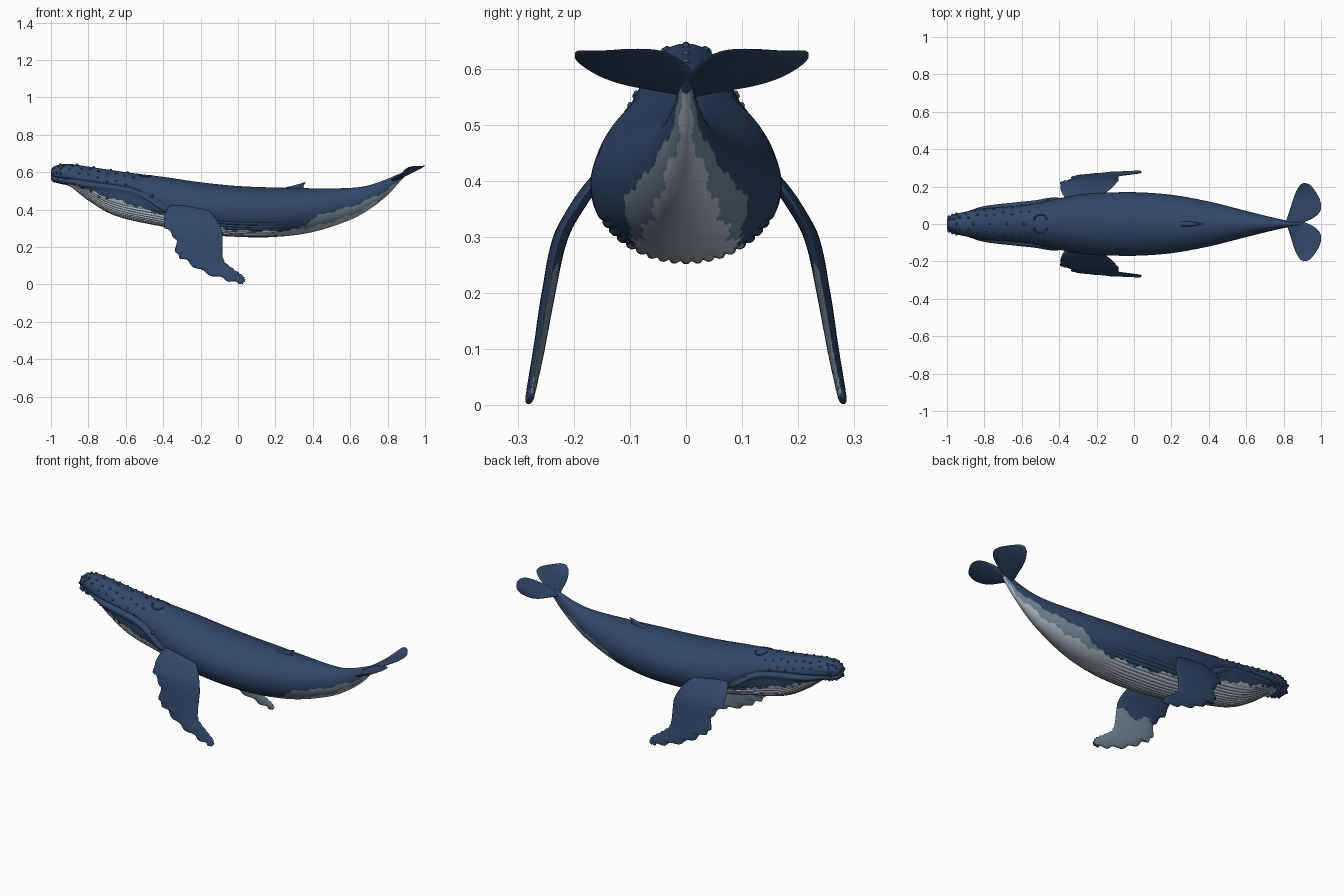
import bpy, bmesh, math
from mathutils import Vector, Matrix

if "Cube" in bpy.data.objects:
    bpy.data.objects.remove(bpy.data.objects["Cube"])

def material(name, rgb):
    m = bpy.data.materials.new(name)
    m.diffuse_color = (*rgb, 1)
    m.use_nodes = True
    m.node_tree.nodes["Principled BSDF"].inputs["Base Color"].default_value = m.diffuse_color
    return m

NAVY = material("navy skin", (0.031, 0.063, 0.138))
PALE = material("pale belly", (0.46, 0.53, 0.58))
GREY = material("blue grey patches", (0.18, 0.25, 0.31))

def interp(tab, x):
    """Smooth interpolation through (x, value) pairs."""
    if x <= tab[0][0]: return tab[0][1]
    if x >= tab[-1][0]: return tab[-1][1]
    i = next(k for k in range(len(tab) - 1) if x <= tab[k + 1][0])
    def slope(k):
        a, b = tab[max(k - 1, 0)], tab[min(k + 1, len(tab) - 1)]
        return (b[1] - a[1]) / (b[0] - a[0])
    (x0, y0), (x1, y1) = tab[i], tab[i + 1]
    h = x1 - x0
    t = (x - x0) / h
    return ((2*t**3 - 3*t*t + 1) * y0 + (t**3 - 2*t*t + t) * h * slope(i)
            + (3*t*t - 2*t**3) * y1 + (t**3 - t*t) * h * slope(i + 1))

def gauss(d, s): return math.exp(-(d / s) ** 2)
def fade(x, a, b): return max(0.0, min(1.0, (x - a) / (b - a)))

def loft(name, rings, mats, rule=None):
    """Skin closed rings; rule(face centre, index in ring) picks the material."""
    n = len(rings[0])
    verts = [p for r in rings for p in r]
    faces = [(i*n + j, i*n + (j+1) % n, (i+1)*n + (j+1) % n, (i+1)*n + j)
             for i in range(len(rings) - 1) for j in range(n)]
    faces += [tuple(range(n - 1, -1, -1)), tuple(range(len(verts) - n, len(verts)))]
    me = bpy.data.meshes.new(name)
    me.from_pydata(verts, [], faces)
    for m in mats: me.materials.append(m)
    for k, p in enumerate(me.polygons):
        p.use_smooth = True
        if rule: p.material_index = rule(p.center, k % n)
    bm = bmesh.new()
    bm.from_mesh(me)
    bmesh.ops.recalc_face_normals(bm, faces=bm.faces)
    bm.to_mesh(me)
    bm.free()
    ob = bpy.data.objects.new(name, me)
    bpy.context.collection.objects.link(ob)
    return ob

def mirror(ob):
    ob.modifiers.new("mirror", 'MIRROR').use_axis = (False, True, False)

# Body profiles along x
TOP = [(-1, .612), (-.985, .63), (-.95, .641), (-.9, .644), (-.8, .63), (-.6, .60), (-.4, .575),
       (-.2, .546), (0, .526), (.2, .518), (.4, .514), (.6, .516), (.7, .53), (.8, .565), (.87, .594), (.9, .600)]
BOT = [(-1, .56), (-.985, .548), (-.95, .539), (-.9, .525), (-.85, .487), (-.8, .448), (-.7, .386),
       (-.6, .35), (-.4, .308), (-.2, .27), (0, .254), (.2, .254), (.4, .28), (.6, .345), (.7, .40),
       (.8, .477), (.87, .555), (.9, .584)]
WID = [(-1, .028), (-.985, .042), (-.95, .055), (-.9, .066), (-.8, .086), (-.6, .113), (-.5, .121), (-.4, .138),
       (-.3, .156), (-.2, .165), (0, .17), (.2, .156), (.4, .12), (.6, .07), (.7, .045), (.8, .022), (.87, .012), (.9, .006)]
MOUTH = [(-1, .578), (-.95, .565), (-.8, .552), (-.58, .522), (-.5, .49), (-.44, .45), (-.38, .41)]

def skin(x, a, out=0.0):
    """Point on the body; a = 0 is the belly, pi the back."""
    t, b, w = interp(TOP, x), interp(BOT, x), interp(WID, x)
    y, z = w * math.sin(a), (t + b) / 2 - (t - b) / 2 * math.cos(a)
    low = abs((a + math.pi) % (2 * math.pi) - math.pi)
    d = out
    # mouth groove, lower lip bulge and the folds behind the jaw
    m = interp(MOUTH, x)
    side = fade(-x, .36, .42) * abs(math.sin(a))
    d += side * (.010 * gauss(z - m + .02, .016) - .009 * gauss(z - m, .006))
    d += .004 * side * gauss(x + .42, .08) * math.cos((z - m) * 260) * gauss(z - m + .03, .04)
    # throat pleats
    mask = fade(x, -.93, -.8) * fade(-x, -.28, -.12) * fade(-low, -1.2, -1.05)
    d -= .006 * mask * (.5 - .5 * math.cos(48 * a)) ** 2
    return Vector((x, y + d * math.sin(a), z - d * math.cos(a)))

# Body
N, R = 288, 220
xs = [-1 + 1.9 * (i / R) ** 1.15 for i in range(R + 1)]
EDGE = [(-.94, .52), (-.87, .53), (-.74, .48), (-.58, .43), (-.39, .37), (-.2, .32), (0, .288), (.25, .288),
        (.33, .305), (.44, .37), (.6, .415), (.7, .455), (.79, .50), (.87, .56)]
EDGE2 = [(.2, .29), (.3, .29), (.45, .32), (.6, .37), (.7, .42), (.8, .485), (.87, .555)]

def body_colour(c, j):
    wob = .005 * math.sin(c.x * 47) + .003 * math.sin(c.x * 131 + 1)
    if c.x > .885 or c.z > interp(EDGE, c.x) + wob: return 0
    return 2 if c.x > .2 and c.z > interp(EDGE2, c.x) + wob else 1

loft("body", [[skin(x, 2 * math.pi * j / N) for j in range(N)] for x in xs], [NAVY, PALE, GREY], body_colour)

# Fins share one section: lead edge, trail edge, normal, half thickness
def foil(lead, trail, nrm, th, n=48):
    lead, trail = Vector(lead), Vector(trail)
    return [lead.lerp(trail, (1 - math.cos(q)) / 2) + Vector(nrm) * th * math.sin(q) * (1.1 - .5 * (1 - math.cos(q)) / 2)
            for q in (2 * math.pi * j / n for j in range(n))]

# Flippers: (lead x, lead z, trail x, trail z) from root to tip
FL = [(-.33, .44, -.2, .44), (-.375, .41, -.16, .40), (-.393, .36, -.115, .35), (-.388, .305, -.086, .285),
      (-.335, .245, -.083, .225), (-.33, .165, -.083, .165), (-.28, .128, -.072, .122), (-.19, .07, -.035, .09),
      (-.08, .03, .005, .062), (.0, .006, .03, .042), (.025, .003, .038, .022)]
SWING = [(0, .281), (.1, .262), (.2, .245), (.3, .223), (.36, .19), (.40, .16), (.44, .12)]
rings = []
for i in range(101):
    u = i / 10
    lx, lz, tx, tz = (interp([(k, f[c]) for k, f in enumerate(FL)], u) for c in range(4))
    # knobbly leading edge, lightly scalloped trailing edge
    k = .008 * fade(u, 2, 3) * fade(-u, -10, -9) * math.sin(u * 7)
    lx, lz = lx - k * .6, max(lz - k * .7, .002)
    tx += .003 * fade(u, 5, 6) * math.sin(u * 9)
    ring = foil((lx, 0, lz), (tx, 0, tz), (0, 1, 0), .019 - .0011 * u)
    rings.append([p + Vector((0, interp(SWING, p.z), 0)) for p in ring])

def flipper_colour(c, j):
    inner = 24 <= j < 48
    return int(inner and c.z < .235 + .02 * math.sin(c.x * 40) and c.z > .012)

mirror(loft("flippers", rings, [NAVY, GREY], flipper_colour))

# Tail flukes: (y, lead x, trail x)
FK = [(0, .81, .91), (.02, .818, .955), (.05, .828, .99), (.08, .838, 1.0), (.12, .85, .994),
      (.16, .865, .973), (.19, .882, .95), (.203, .893, .935), (.208, .905, .92)]
rings = []
for i in range(61):
    y = .208 * math.sin(i / 60 * math.pi / 2)
    lx = interp([(f[0], f[1]) for f in FK], y)
    tx = interp([(f[0], f[2]) for f in FK], y)
    ring = foil((lx, y, 0), (tx, y, 0), (0, 0, 1), .014 - .045 * y)
    rings.append([p + Vector((0, 0, .565 + (p.x - .84) * .43 + .028 * (y / .208) ** 4)) for p in ring])
fluke = loft("tail_flukes", rings, [NAVY])
mirror(fluke)
fluke.location.y = .01

# Dorsal fin, hooked backwards: (z, lead x, trail x, half thickness)
DF = [(.495, .20, .36, .024), (.515, .235, .352, .016), (.527, .29, .35, .010),
      (.538, .33, .357, .006), (.546, .357, .367, .002)]
loft("dorsal_fin", [foil((a, 0, z), (b, 0, z), (0, 1, 0), t, 24) for z, a, b, t in DF], [NAVY])

# Head knobs: (x start, x end, count, angle, radius) rows on rostrum, lips and chin
bm = bmesh.new()
ROWS = [(-.93, -.56, 9, 2.55, .006), (-.95, -.6, 8, 2.1, .006), (-.96, -.70, 7, 1.15, .006),
        (-.99, -.93, 4, .75, .008), (-.99, -.95, 3, 1.7, .008), (-.985, -.94, 3, 2.5, .008)]
for x0, x1, n, a, r in ROWS:
    for i in range(n):
        p = skin(x0 + (x1 - x0) * i / (n - 1), a + .08 * math.sin(i * 2.3))
        for s in (1, -1):
            bmesh.ops.create_icosphere(bm, subdivisions=2, radius=r,
                                       matrix=Matrix.Translation((p.x, s * p.y, p.z)))
for i in range(5):
    bmesh.ops.create_icosphere(bm, subdivisions=2, radius=.007,
                               matrix=Matrix.Translation(skin(-.95 + .09 * i, math.pi)))
# Eyes above the corners of the mouth
for s in (1, -1):
    p = skin(-.46, 1.75)
    bmesh.ops.create_icosphere(bm, subdivisions=3, radius=.010, matrix=Matrix.Translation((p.x, s * p.y, p.z)))
for f in bm.faces: f.smooth = True
me = bpy.data.meshes.new("head_knobs_and_eyes")
bm.to_mesh(me)
bm.free()
me.materials.append(NAVY)
bpy.context.collection.objects.link(bpy.data.objects.new("head_knobs_and_eyes", me))

# Blowholes: a pair of crescent ridges
cu = bpy.data.curves.new("blowholes", 'CURVE')
cu.dimensions, cu.bevel_depth, cu.bevel_resolution = '3D', .004, 2
for s in (1, -1):
    sp = cu.splines.new('POLY')
    sp.points.add(12)
    for i, pt in enumerate(sp.points):
        q = math.pi * i / 12
        pt.co = (*skin(-.50 - .035 * math.cos(q), math.pi + s * (.15 + .28 * math.sin(q))), 1)
cu.materials.append(NAVY)
bpy.context.collection.objects.link(bpy.data.objects.new("blowholes", cu))
